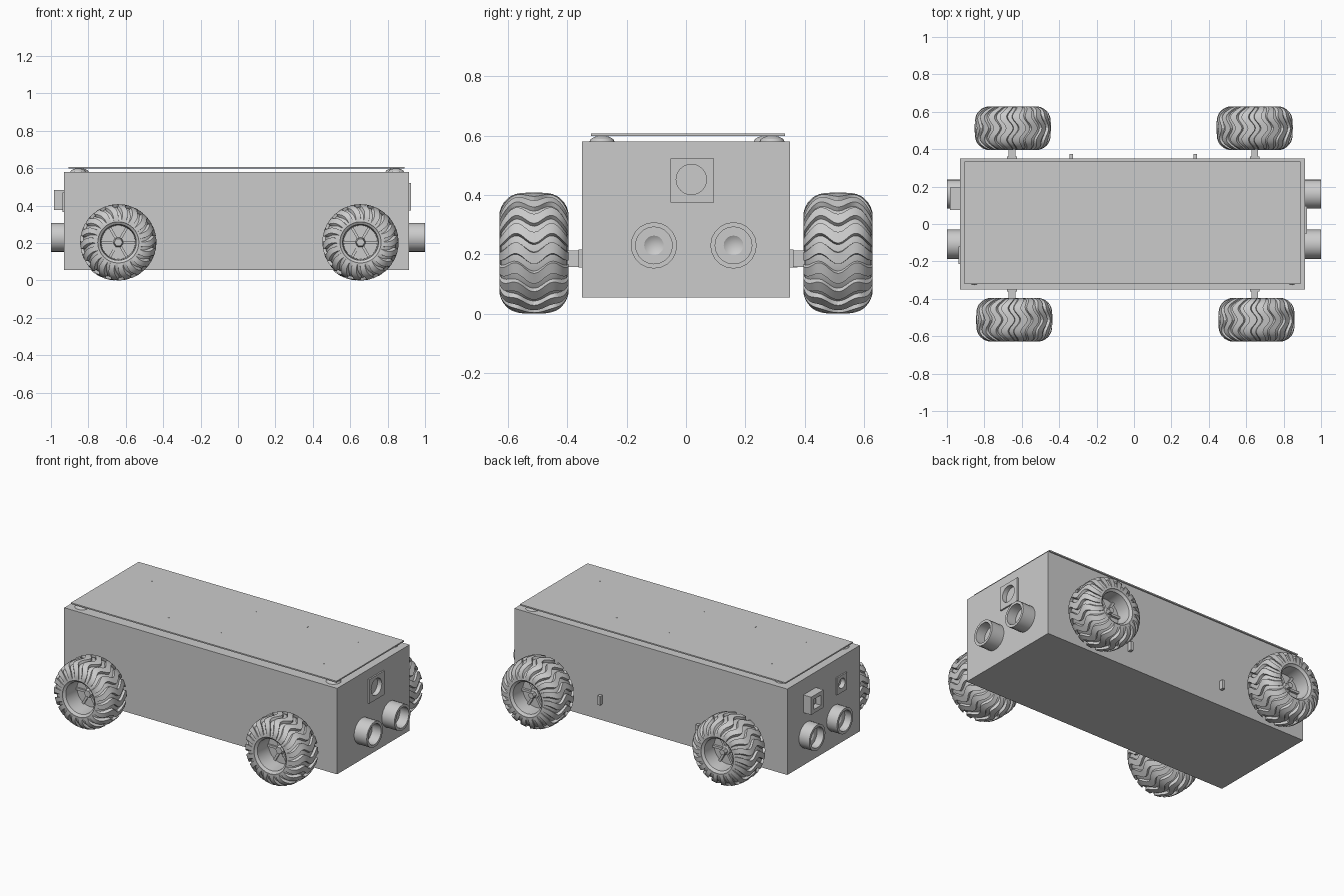
import bpy, bmesh, math
from mathutils import Matrix, Vector

if "Cube" in bpy.data.objects:
    bpy.data.objects.remove(bpy.data.objects["Cube"])

grey = bpy.data.materials.new("plain_grey")
grey.use_nodes = True
grey.diffuse_color = (0.6, 0.6, 0.6, 1)
grey.node_tree.nodes["Principled BSDF"].inputs["Base Color"].default_value = (0.6, 0.6, 0.6, 1)

TO_Y = Matrix.Rotation(-math.pi / 2, 4, 'X')
TO_RIGHT = Matrix.Rotation(math.pi / 2, 4, 'Y')
TO_LEFT = Matrix.Rotation(-math.pi / 2, 4, 'Y')


def add_object(name, mesh, loc=(0, 0, 0)):
    ob = bpy.data.objects.new(name, mesh)
    ob.location = loc
    bpy.context.collection.objects.link(ob)
    return ob


def finish(name, bm, loc=(0, 0, 0), smooth=False):
    bmesh.ops.recalc_face_normals(bm, faces=bm.faces)
    mesh = bpy.data.meshes.new(name)
    bm.to_mesh(mesh)
    bm.free()
    mesh.materials.append(grey)
    ob = add_object(name, mesh, loc)
    if smooth:
        bpy.ops.object.select_all(action='DESELECT')
        ob.select_set(True)
        bpy.context.view_layer.objects.active = ob
        bpy.ops.object.shade_smooth_by_angle(angle=math.radians(32))
    return ob


def add_box(bm, lo, hi):
    lo, hi = Vector(lo), Vector(hi)
    m = Matrix.Translation((lo + hi) / 2) @ Matrix.Diagonal((*(hi - lo), 1))
    bmesh.ops.create_cube(bm, size=1, matrix=m)


def box(name, lo, hi):
    bm = bmesh.new()
    add_box(bm, lo, hi)
    return finish(name, bm)


def lathe(bm, profile, sides, closed=False):
    """Spin (radius, height) points about z."""
    rings = []
    for r, h in profile:
        if r == 0:
            rings.append([bm.verts.new((0, 0, h))] * sides)
        else:
            rings.append([bm.verts.new((r * math.cos(a), r * math.sin(a), h))
                          for a in (math.tau * i / sides for i in range(sides))])
    pairs = list(zip(rings, rings[1:]))
    if closed:
        pairs.append((rings[-1], rings[0]))
    for a, b in pairs:
        for i in range(sides):
            j = (i + 1) % sides
            bm.faces.new(list(dict.fromkeys((a[i], a[j], b[j], b[i]))))


def cut(target, cutter):
    mod = target.modifiers.new("cut", 'BOOLEAN')
    mod.operation = 'DIFFERENCE'
    mod.solver = 'EXACT'
    mod.object = cutter
    cutter.hide_render = True
    cutter.hide_viewport = True
    cutter.display_type = 'WIRE'


def round_cutter(name, radius, loc):
    bm = bmesh.new()
    lathe(bm, [(0, -0.02), (radius, -0.02), (radius, 0.02), (0, 0.02)], 32)
    bm.transform(TO_RIGHT)
    return finish(name, bm, loc)


# Chassis and raised lid on domed pads
X0, X1 = -0.93, 0.915
body = box("body", (X0, -0.35, 0.055), (X1, 0.35, 0.58))
lid = box("lid", (-0.905, -0.32, 0.598), (0.89, 0.333, 0.606))
for i, (x, y) in enumerate([(-0.855, -0.283), (-0.84, 0.27), (0.845, -0.283), (0.83, 0.29)]):
    bm = bmesh.new()
    lathe(bm, [(0, 0), (0.042, 0), (0.038, 0.008), (0.026, 0.015), (0.012, 0.019), (0, 0.019)], 24)
    finish(f"lid_pad_{i + 1}", bm, (x, y, 0.58), True)

# Small screw heads on the lid
for i in range(5):
    for y in (-0.17, 0.17):
        bm = bmesh.new()
        lathe(bm, [(0, 0), (0.005, 0), (0.005, 0.001), (0, 0.001)], 8)
        finish("lid_screw", bm, (-0.7 + 0.35 * i, y, 0.606))

# Sensor tubes on both ends
for side, x, length, turn in (("left", X1, 0.085, TO_RIGHT), ("right", X0, 0.07, TO_LEFT)):
    for y in (-0.108, 0.16):
        bm = bmesh.new()
        lathe(bm, [(0, 0), (0.078, 0), (0.078, length), (0.062, length),
                   (0.062, 0.025), (0.033, 0.025), (0, 0.004)], 20)
        bm.transform(turn)
        finish(f"sensor_tube_{side}", bm, (x, y, 0.23), True)

# Round ports with square surrounds
port = box("port_plate_left", (X1, -0.052, 0.375), (X1 + 0.009, 0.095, 0.522))
hole = round_cutter("port_cutter_left", 0.051, (X1, 0.018, 0.452))
cut(port, hole)
cut(body, hole)
port = box("port_plate_right", (X0 - 0.008, -0.215, 0.365), (X0, -0.12, 0.47))
hole = round_cutter("port_cutter_right", 0.03, (X0, -0.167, 0.42))
cut(port, hole)
cut(body, hole)

# Power socket with a stepped recess
socket = box("power_socket", (-0.983, 0.075, 0.377), (X0, 0.195, 0.485))
cut(socket, box("socket_cutter", (-1.0, 0.1, 0.4), (-0.945, 0.17, 0.462)))
box("socket_core", (-0.962, 0.118, 0.415), (-0.94, 0.152, 0.447))

# Small tabs on the back
for x in (-0.335, 0.328):
    box("back_tab", (x - 0.009, 0.35, 0.155), (x + 0.009, 0.375, 0.21))

# Wheel: tyre with wavy tread bars, rim, spokes and hub
HALF, BARS = 0.1175, 18


def crest(w):
    return 0.125 + 0.079 * max(0, 1 - abs(w / HALF) ** 3.5) ** 0.6


def add_tread_bar(bm, angle):
    rows = []
    for k in range(25):
        w = HALF * math.sin(1.42 * (k - 12) / 12)
        centre = angle + 0.09 * math.cos(math.tau * w / 0.125)
        row = []
        for drop, half in ((0.02, -0.115), (0, -0.095), (0, 0.095), (0.02, 0.115)):
            r, a = crest(w) - drop, centre + half
            row.append(bm.verts.new((r * math.cos(a), r * math.sin(a), w)))
        rows.append(row)
    for a, b in zip(rows, rows[1:]):
        for i in range(4):
            j = (i + 1) % 4
            bm.faces.new((a[i], a[j], b[j], b[i]))
    bm.faces.new(rows[0])
    bm.faces.new(rows[-1])


bm = bmesh.new()
tyre = []
for k in range(17):
    w = HALF * math.sin(math.pi / 2 * (k - 8) / 8)
    tyre.append((crest(w) - 0.015, w * 0.96))
rim = [(0.108, 0.108), (0.096, 0.1), (0.09, 0.02), (0.09, -0.02), (0.096, -0.1), (0.108, -0.108)]
lathe(bm, tyre + rim, 48, closed=True)
for i in range(BARS):
    add_tread_bar(bm, math.tau * i / BARS)
lathe(bm, [(0, 0), (0.093, 0), (0.093, 0.014), (0, 0.014)], 36)
lathe(bm, [(0, -0.03), (0.022, -0.03), (0.03, 0), (0.03, 0.03), (0.018, 0.035), (0.018, 0.065), (0, 0.065)], 6)
for i in range(6):
    start = len(bm.verts)
    add_box(bm, (0.02, -0.007, -0.01), (0.092, 0.007, 0.028))
    bm.verts.ensure_lookup_table()
    bmesh.ops.rotate(bm, verts=bm.verts[start:], cent=(0, 0, 0),
                     matrix=Matrix.Rotation(math.tau * i / 6, 3, 'Z'))
bm.transform(TO_Y)
first = finish("wheel_front_right", bm, (-0.64, -0.512, 0.204), True)
for name, x, y in (("front_left", 0.655, -0.512), ("back_right", -0.648, 0.512), ("back_left", 0.645, 0.512)):
    add_object("wheel_" + name, first.data, (x, y, 0.204))

# Axle blocks joining the wheels to the body
for x in (-0.652, 0.645):
    for s in (-1, 1):
        ends = sorted((s * 0.34, s * 0.515))
        box("axle", (x - 0.018, ends[0], 0.158), (x + 0.018, ends[1], 0.213))
        ends = sorted((s * 0.34, s * 0.362))
        box("axle_flange", (x - 0.026, ends[0], 0.155), (x + 0.026, ends[1], 0.216))
